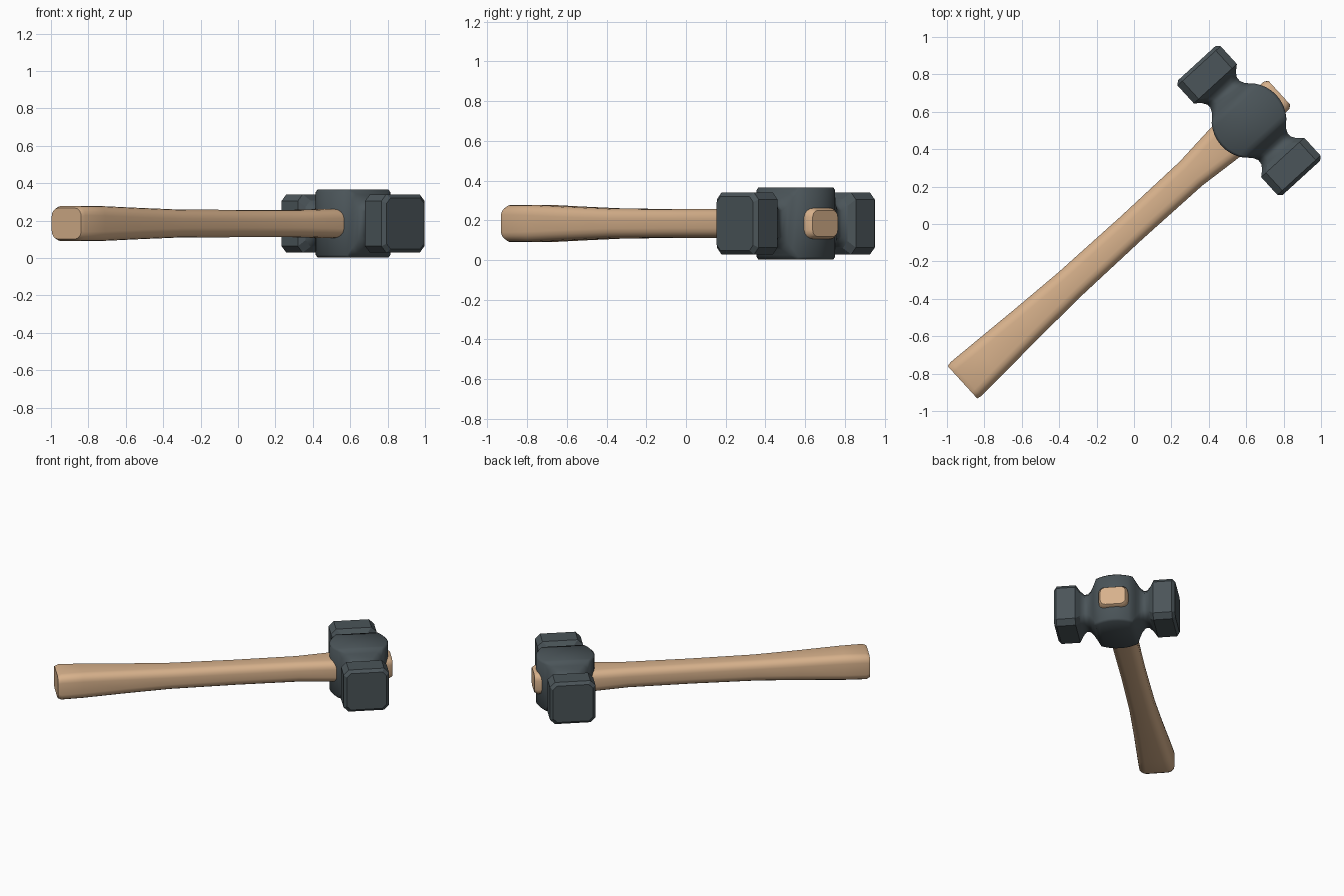
import bpy, bmesh, math
from mathutils import Matrix

if "Cube" in bpy.data.objects:
    bpy.data.objects.remove(bpy.data.objects["Cube"], do_unlink=True)


def make_material(name, color):
    mat = bpy.data.materials.new(name)
    mat.use_nodes = True
    mat.diffuse_color = color
    mat.node_tree.nodes["Principled BSDF"].inputs["Base Color"].default_value = color
    return mat


steel = make_material("dark steel", (0.07, 0.09, 0.1, 1))
wood = make_material("pale wood", (0.68, 0.44, 0.26, 1))

# Local frame: x runs along the handle, y along the head, origin at the head centre
PLACE = Matrix.Translation((0.615, 0.553, 0.184)) @ Matrix.Rotation(math.radians(42.4), 4, "Z")


def section(half_w, half_h, corner, steps):
    """Rectangle with rounded (or, with one step, chamfered) corners."""
    points = []
    for quarter, (sx, sz) in enumerate(((1, 1), (-1, 1), (-1, -1), (1, -1))):
        for i in range(steps + 1):
            a = math.pi / 2 * (quarter + i / steps)
            points.append((sx * (half_w - corner) + corner * math.cos(a),
                           sz * (half_h - corner) + corner * math.sin(a)))
    return points


def loft(name, stations, steps, along_x, mat, smooth_rule):
    """Skin sections given as (position, half width, half height, corner)."""
    bm = bmesh.new()
    rings = []
    for pos, w, h, c in stations:
        rings.append([bm.verts.new((pos, p, q) if along_x else (p, pos, q))
                      for p, q in section(w, h, c, steps)])
    n = len(rings[0])
    for a, b in zip(rings, rings[1:]):
        for i in range(n):
            j = (i + 1) % n
            face = bm.faces.new((a[i], a[j], b[j], b[i]))
            face.smooth = smooth_rule(face.calc_center_median())
    bm.faces.new(rings[0])
    bm.faces.new(rings[-1])
    bmesh.ops.recalc_face_normals(bm, faces=bm.faces)
    # keep the end caps and the rims between flat and smooth faces crisp
    for e in bm.edges:
        if len({f.smooth for f in e.link_faces}) > 1:
            e.smooth = False
    mesh = bpy.data.meshes.new(name)
    bm.to_mesh(mesh)
    bm.free()
    mesh.materials.append(mat)
    obj = bpy.data.objects.new(name, mesh)
    bpy.context.collection.objects.link(obj)
    obj.matrix_world = PLACE
    return obj


# Hammer head: round drum, waisted necks and chamfered striking blocks
R = 0.2
half = []
for v in (0, 0.035, 0.07, 0.1, 0.125):
    half.append((v, math.sqrt(R * R - v * v), 0.182, 0.014))
half += [(0.145, 0.136, 0.158, 0.03), (0.165, 0.118, 0.132, 0.04),
         (0.19, 0.106, 0.112, 0.045), (0.215, 0.108, 0.11, 0.045),
         (0.24, 0.124, 0.124, 0.035),
         (0.267, 0.156, 0.156, 0.035), (0.396, 0.156, 0.156, 0.035),
         (0.415, 0.136, 0.136, 0.028)]
stations = [(-v, w, h, c) for v, w, h, c in reversed(half[1:])] + half
loft("hammer_head", stations, 1, False, steel, lambda p: abs(p.y) < 0.24)

# Handle: swells at the grip and again where it passes through the head
grip = [(-2.075, 0.117, 0.082, 0.045), (-2.05, 0.122, 0.094, 0.05),
        (-1.9, 0.115, 0.094, 0.052), (-1.6, 0.1, 0.084, 0.052),
        (-1.3, 0.088, 0.075, 0.05), (-0.85, 0.084, 0.073, 0.05),
        (-0.42, 0.088, 0.073, 0.05), (-0.17, 0.11, 0.078, 0.05),
        (0.2, 0.1, 0.078, 0.045), (0.22, 0.086, 0.066, 0.035)]
loft("handle", grip, 4, True, wood, lambda p: True)
